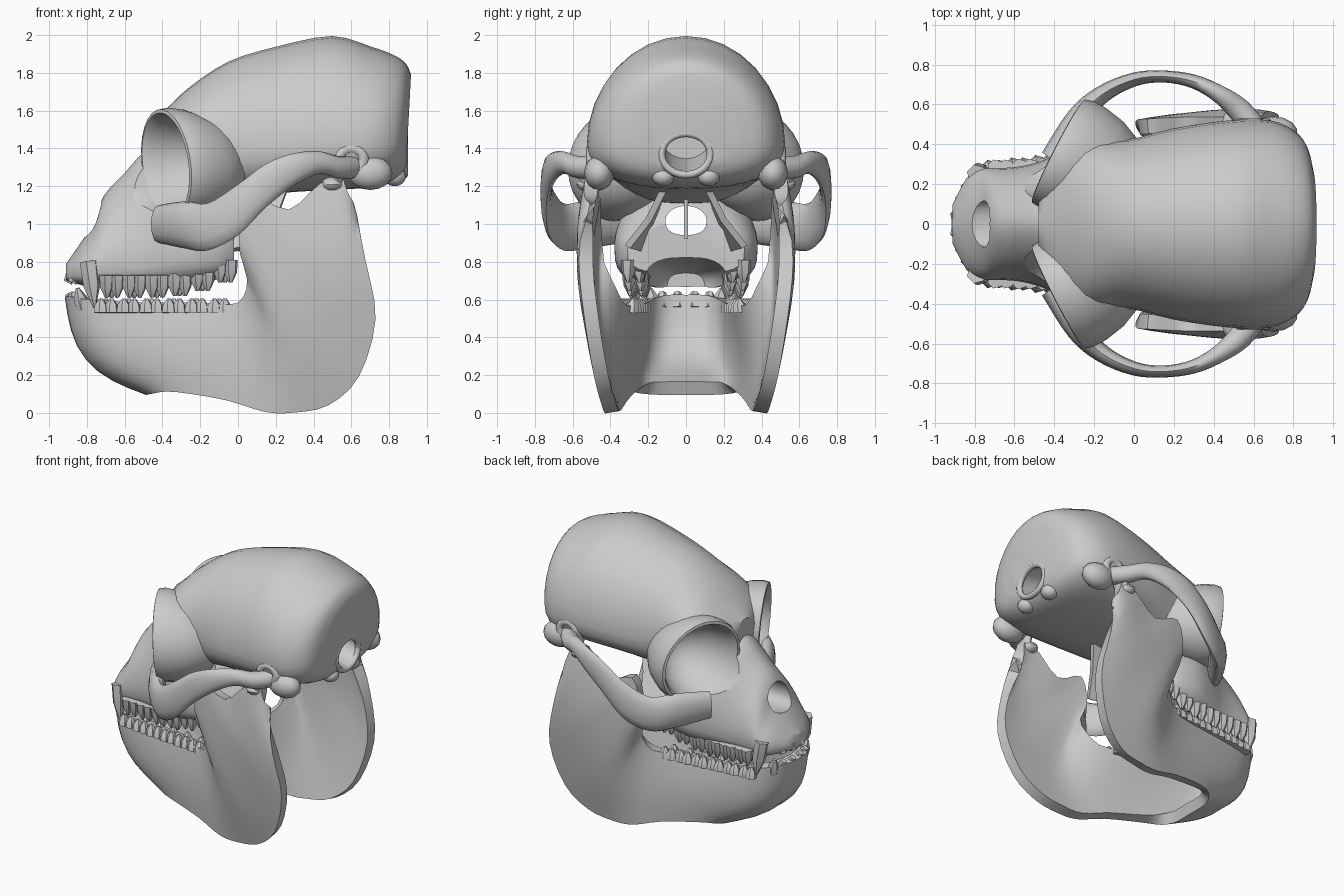
import bpy, bmesh, math
from mathutils import Vector

if "Cube" in bpy.data.objects:
    bpy.data.objects.remove(bpy.data.objects["Cube"])

TAU = math.tau
cutters = []


def spline(pts, n):
    """Catmull-Rom resampling of a list of equal-length tuples."""
    out = []
    for i in range(len(pts) - 1):
        a, b, c, d = (pts[max(i - 1, 0)], pts[i], pts[i + 1], pts[min(i + 2, len(pts) - 1)])
        for k in range(n):
            t = k / n
            out.append(tuple(.5 * (2*q + (r-p)*t + (2*p-5*q+4*r-s)*t*t + (3*q-p-3*r+s)*t**3)
                             for p, q, r, s in zip(a, b, c, d)))
    return out + [tuple(pts[-1])]


def surface(name, rings, closed=True, mirror=False, thick=0, cuts=(), helper=False, angle=35):
    """Skin a list of rings (closed tubes with caps, or an open sheet that is thickened)."""
    bm = bmesh.new()
    vs = [[bm.verts.new(p) for p in r] for r in rings]
    m = len(rings[0])
    for a, b in zip(vs, vs[1:]):
        for j in range(m if closed else m - 1):
            k = (j + 1) % m
            bm.faces.new((a[j], a[k], b[k], b[j]))
    if closed:
        bm.faces.new(vs[0])
        bm.faces.new(vs[-1])
    return finish(name, bm, mirror, thick, cuts, helper, angle)


def finish(name, bm, mirror=False, thick=0, cuts=(), helper=False, angle=35):
    bmesh.ops.recalc_face_normals(bm, faces=bm.faces)
    me = bpy.data.meshes.new(name)
    bm.to_mesh(me)
    bm.free()
    ob = bpy.data.objects.new(name, me)
    bpy.context.collection.objects.link(ob)
    if mirror:
        md = ob.modifiers.new("mirror", 'MIRROR')
        md.use_axis = (False, True, False)
        md.merge_threshold = .0005
    if thick:
        md = ob.modifiers.new("thick", 'SOLIDIFY')
        md.thickness, md.offset = thick, 0
    for c in cuts:
        md = ob.modifiers.new("cut", 'BOOLEAN')
        md.object, md.operation, md.solver = c, 'DIFFERENCE', 'EXACT'
    if helper:
        ob.hide_render = True
        cutters.append(ob)
        return ob
    # bake modifiers, then smooth
    bpy.context.view_layer.update()
    dg = bpy.context.evaluated_depsgraph_get()
    baked = bpy.data.meshes.new_from_object(ob.evaluated_get(dg))
    ob.modifiers.clear()
    ob.data = baked
    bpy.ops.object.select_all(action='DESELECT')
    ob.select_set(True)
    bpy.context.view_layer.objects.active = ob
    bpy.ops.object.shade_smooth_by_angle(angle=math.radians(angle))
    return ob


def power(v, e):
    return math.copysign(abs(v) ** (2 / e), v)


def sections(rows, n=3, up=2.0, low=2.4, seg=32, tilt=0.0):
    """Rings across x from rows of (x, half width, top, bottom, widest height)."""
    rings = []
    for x, w, zt, zb, zm in spline(rows, n):
        ring = []
        for j in range(seg):
            c, s = math.cos(TAU * j / seg), math.sin(TAU * j / seg)
            e = up if s >= 0 else low
            z = zm + power(s, e) * ((zt - zm) if s >= 0 else (zm - zb))
            ring.append((x + tilt * max(x, 0) * (z - 1.4), w * power(c, e), z))
        rings.append(ring)
    return rings


def eye_ring(scale, depth, seg=28):
    c = Vector((-.375, .365, 1.315)) + Vector((.85, -.34, 0)) * depth
    u, w = Vector((.12, .235, -.02)), Vector((-.02, 0, .265))
    return [c + (u * math.cos(TAU*j/seg) + w * math.sin(TAU*j/seg)) * scale for j in range(seg)]


# Helpers that hollow the eye sockets, nasal passage, palate and spine opening
eye_cut = surface("eye_cutter", [eye_ring(s, d) for s, d in
                  ((1.12, -.16), (1.03, -.02), (.97, .1), (.8, .22), (.5, .34), (.15, .4))],
                  mirror=True, helper=True)
nose_cut = surface("nose_cutter", sections([(-.92, .09, 1.12, .95, 1.02), (-.72, .12, 1.12, .92, 1.0),
                   (-.3, .11, 1.1, .94, 1.02), (.3, .11, 1.09, .94, 1.01)], 2), helper=True)
palate_cut = surface("palate_cutter", sections([(-.8, .1, .74, .5, .65), (-.68, .18, .78, .5, .65),
                     (-.3, .22, .82, .5, .65), (.2, .22, .82, .5, .65)], 2, up=3), helper=True)
hole_cut = surface("spine_cutter", [[(x, .125 * math.cos(TAU*j/20), z + .105 * math.sin(TAU*j/20))
                   for j in range(20)] for x, z in ((.6, 1.45), (1.1, 1.33))], helper=True)

# Braincase
surface("braincase", sections([
    (-.48, .11, 1.52, 1.28, 1.4), (-.38, .36, 1.61, 1.17, 1.4), (-.25, .43, 1.73, 1.12, 1.4),
    (-.05, .42, 1.86, 1.11, 1.4), (.2, .48, 1.94, 1.16, 1.4), (.48, .52, 1.995, 1.18, 1.42),
    (.68, .52, 1.94, 1.19, 1.42), (.8, .47, 1.895, 1.21, 1.43), (.865, .39, 1.85, 1.25, 1.45),
    (.895, .26, 1.79, 1.3, 1.48)], tilt=.06), cuts=(eye_cut, nose_cut, hole_cut))

# Snout and upper jaw
surface("snout", sections([
    (-.91, .1, .79, .7, .74), (-.84, .23, .89, .68, .76), (-.77, .275, 1.0, .66, .78),
    (-.71, .28, 1.15, .66, .8), (-.6, .285, 1.27, .66, .82), (-.5, .305, 1.38, .66, .84),
    (-.4, .34, 1.42, .66, .88), (-.25, .38, 1.3, .67, .9), (-.1, .36, 1.15, .7, .88),
    (-.02, .31, 1.02, .74, .87)], up=1.7, low=3.5), cuts=(eye_cut, nose_cut, palate_cut))
surface("nasal_septum", [[(x, 0, z) for z in (.92, 1.13)] for x in (-.62, -.2, .1)],
        closed=False, thick=.02)

# Eye sockets: outer cone, rim and inner bowl in one skin
surface("eye_socket", [eye_ring(s, d) for s, d in (
    (.3, .46), (.72, .38), (.98, .24), (1.1, .12), (1.13, .04), (1.1, -.005), (1.03, -.01),
    (.95, .03), (.9, .1), (.74, .21), (.45, .32), (.1, .37))], mirror=True, angle=50)

# Cheek arches: x, y, middle height, half height, half thickness
arch = []
path = spline([(-.42, .33, 1.0, .1, .05), (-.28, .53, .995, .125, .06), (-.16, .65, .985, .125, .045),
               (0, .725, 1.075, .135, .035), (.15, .74, 1.205, .115, .03), (.3, .715, 1.29, .085, .035),
               (.43, .65, 1.325, .06, .045), (.53, .57, 1.3, .06, .06), (.62, .46, 1.3, .06, .06)], 4)
for i, (x, y, z, h, t) in enumerate(path):
    a, b = path[max(i - 1, 0)], path[min(i + 1, len(path) - 1)]
    n = Vector((-(b[1] - a[1]), b[0] - a[0], 0)).normalized()
    arch.append([Vector((x, y, z)) + n * t * math.cos(TAU*j/12) + Vector((0, 0, h)) * math.sin(TAU*j/12)
                 for j in range(12)])
surface("cheek_arch", arch, mirror=True, angle=60)

# Lower jaw: sheet between an upper edge and a lower edge (x, y, z each) plus side bulge and chin bulge
rows = spline([(-.88, 0, .62, -.47, 0, .13, 0, .1), (-.86, .12, .62, -.47, .13, .13, 0, .1),
               (-.76, .21, .6, -.43, .22, .13, .01, .07), (-.5, .26, .58, -.32, .28, .12, .02, .02),
               (-.2, .3, .58, -.05, .34, .07, .02, 0), (.01, .36, .58, .15, .38, .01, .02, 0),
               (.08, .42, .72, .3, .395, .01, .04, 0), (.02, .48, .93, .48, .41, .05, .05, 0),
               (.07, .49, 1.14, .64, .45, .2, .05, 0), (.27, .5, 1.07, .725, .5, .5, .04, 0),
               (.44, .5, 1.21, .67, .53, .8, .02, 0), (.56, .5, 1.23, .58, .51, 1.08, 0, 0)], 3)
jaw = []
for xt, yt, zt, xb, yb, zb, side, chin in rows:
    col = []
    for k in range(9):
        v = k / 8
        s = math.sin(math.pi * v)
        col.append((xt + (xb-xt)*v - chin*s, max(0, yt + (yb-yt)*v + side*s) if yt > .001 else 0,
                    zt + (zb-zt)*v - chin*.7*s))
    jaw.append(col)
surface("lower_jaw", jaw, closed=False, mirror=True, thick=.075, angle=45)


def blob(name, loc, size, mirror=True):
    bm = bmesh.new()
    bmesh.ops.create_uvsphere(bm, u_segments=14, v_segments=8, radius=1)
    bmesh.ops.scale(bm, vec=size, verts=bm.verts)
    bmesh.ops.translate(bm, vec=loc, verts=bm.verts)
    finish(name, bm, mirror)


def tooth(bm, base, tip, r, end=.25):
    base, tip = Vector(base), Vector(tip)
    a = (tip - base).normalized()
    u = a.orthogonal().normalized()
    w = a.cross(u)
    rings = [[bm.verts.new(p + (u*math.cos(TAU*j/6) + w*math.sin(TAU*j/6)) * q) for j in range(6)]
             for p, q in ((base, r), (base.lerp(tip, .55), r * .9), (tip, r * end))]
    for p, q in zip(rings, rings[1:]):
        for j in range(6):
            bm.faces.new((p[j], p[(j+1) % 6], q[(j+1) % 6], q[j]))
    bm.faces.new(rings[0])
    bm.faces.new(rings[-1])


# Teeth
upper, lower = bmesh.new(), bmesh.new()
for i in range(6):
    x = -.67 + i * .12
    z = .61 + .0022 * max(0, i - 2) ** 2 * 4
    for dx, dy in ((-.025, .02), (.03, .02), (0, -.04)):
        tooth(upper, (x + dx, .265 + .004*i + dy, z + .12), (x + dx, .255 + .006*i + dy, z), .04)
        tooth(lower, (x + dx - .03, .265 + .012*i + dy, .53), (x + dx - .03, .26 + .012*i + dy, .605), .038)
tooth(upper, (-.79, .25, .8), (-.76, .275, .56), .05, .15)
tooth(lower, (-.82, .17, .55), (-.85, .19, .66), .04)
for y in (.045, .125):
    tooth(upper, (-.86 + y*.3, y, .8), (-.915 + y*.3, y, .69), .04, .6)
    tooth(lower, (-.86 + y*.2, y, .55), (-.905 + y*.2, y, .635), .035, .6)
finish("upper_teeth", upper, True)
finish("lower_teeth", lower, True)

# Plates below the skull base, behind the palate
surface("base_plate", [[(-.06, .12, 1.18), (.26, .12, 1.18)], [(-.06, .19, 1.0), (.2, .2, 1.02)],
                       [(-.06, .24, .86), (.14, .31, .88)]], closed=False, mirror=True, thick=.035)

# Rim of the spine opening and the ear openings
def hoop(name, loc, ry, rz, t, axis, mirror):
    rings = []
    for j in range(25):
        a = TAU * j / 24
        o = Vector((0, ry*math.cos(a), rz*math.sin(a))) if axis == 'x' else Vector((ry*math.cos(a), 0, rz*math.sin(a)))
        n = o.normalized()
        ax = Vector((1, 0, 0)) if axis == 'x' else Vector((0, 1, 0))
        rings.append([Vector(loc) + o + (n*math.cos(TAU*k/8) + ax*math.sin(TAU*k/8)) * t for k in range(8)])
    surface(name, rings, mirror=mirror, angle=60)


hoop("spine_opening_rim", (.88, 0, 1.37), .13, .11, .02, 'x', False)
hoop("ear_opening", (.6, .5, 1.34), .065, .06, .03, 'y', True)

# Small bony bumps: joint spur, jaw joint, side of skull base, neck joints
blob("joint_spur", (.53, .5, 1.27), (.035, .07, .09))
blob("jaw_joint", (.5, .5, 1.21), (.06, .08, .04))
blob("ear_bump", (.7, .46, 1.27), (.12, .08, .09))
blob("neck_joint", (.83, .12, 1.25), (.06, .06, .05))

for c in cutters:
    bpy.data.objects.remove(c)
